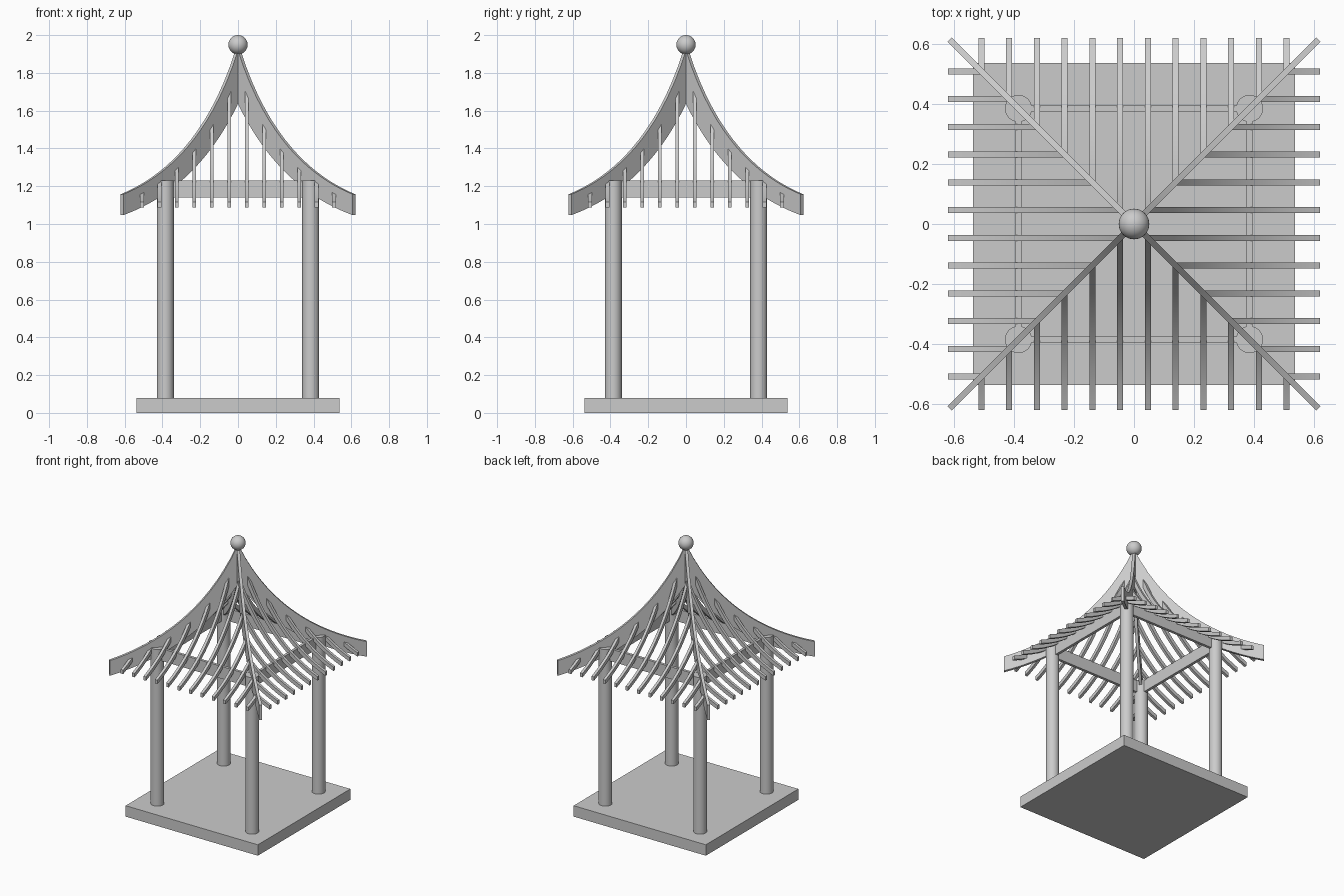
import bpy, bmesh, math
from mathutils import Matrix, Vector

cube = bpy.data.objects.get("Cube")
if cube:
    bpy.data.objects.remove(cube, do_unlink=True)

grey = bpy.data.materials.new("plain_grey")
grey.use_nodes = True
grey.diffuse_color = (0.6, 0.6, 0.6, 1)
grey.node_tree.nodes["Principled BSDF"].inputs["Base Color"].default_value = (0.6, 0.6, 0.6, 1)

EAVE = 0.62       # half width of the roof
POST = 0.385      # post distance from the centre
RIDGE = [Vector(p) for p in ((0, 1.94), (0.187, 1.33), (EAVE, 1.155))]


def finish(obj, name, smooth=False):
    obj.name = name
    obj.data.materials.append(grey)
    bpy.ops.object.select_all(action='DESELECT')
    obj.select_set(True)
    bpy.context.view_layer.objects.active = obj
    if smooth:
        bpy.ops.object.shade_smooth_by_angle(angle=math.radians(35))
    return obj


def box(name, size, loc):
    bpy.ops.mesh.primitive_cube_add(size=1, location=loc)
    obj = bpy.context.object
    obj.scale = size
    bpy.ops.object.transform_apply(location=False, rotation=False, scale=True)
    return finish(obj, name)


def offset_curve(drop):
    """Sweeping roof line, moved inward by drop along its normal."""
    a, b, c = RIDGE
    points = []
    for i in range(76):
        t = i / 60
        p = a * (1 - t) ** 2 + b * 2 * t * (1 - t) + c * t * t
        d = ((b - a) * (1 - t) + (c - b) * t).normalized()
        points.append(p + Vector((d.y, -d.x)) * drop)
    return points


def height(points, s):
    for p, q in zip(points, points[1:]):
        if p.x <= s <= q.x:
            return p.y + (q.y - p.y) * (s - p.x) / (q.x - p.x)
    return points[0].y


def curved_bar(name, drops, across, starts, end, stretch, angle, steps=18):
    """Bar following the roof line outward; its inner end may be mitred."""
    top, bottom = (offset_curve(d) for d in drops)
    bm = bmesh.new()
    rings = []
    for i in range(steps + 1):
        k = i / steps
        ring = []
        for side, curve in ((0, top), (1, top), (1, bottom), (0, bottom)):
            s = starts[side] + (end - starts[side]) * k
            ring.append(bm.verts.new((s * stretch, across[side], height(curve, s))))
        rings.append(ring)
    for r, q in zip(rings, rings[1:]):
        for j in range(4):
            n = (j + 1) % 4
            bm.faces.new((r[j], r[n], q[n], q[j]))
    bm.faces.new(rings[0])
    bm.faces.new(rings[-1])
    bmesh.ops.recalc_face_normals(bm, faces=bm.faces)
    bm.transform(Matrix.Rotation(angle, 4, 'Z'))
    mesh = bpy.data.meshes.new(name)
    bm.to_mesh(mesh)
    bm.free()
    obj = bpy.data.objects.new(name, mesh)
    bpy.context.collection.objects.link(obj)
    return finish(obj, name, True)


# Floor slab
box("floor_slab", (1.074, 1.074, 0.08), (0, 0, 0.04))

# Round posts
for x in (-POST, POST):
    for y in (-POST, POST):
        bpy.ops.mesh.primitive_cylinder_add(vertices=32, radius=0.045, depth=1.15,
                                            location=(x, y, 0.655))
        finish(bpy.context.object, "post", True)

# Tie beams between the posts
for side in (-1, 1):
    box("side_beam", (0.02, 0.69, 0.09), (side * POST, 0, 1.185))
    box("cross_beam", (0.69, 0.02, 0.09), (0, side * POST, 1.185))

# Curved hip boards and common rafters on all four sides
for quarter in range(4):
    turn = quarter * math.pi / 2
    curved_bar("hip_board", (0, 0.103), (-0.01, 0.01), (0, 0), EAVE - 0.006,
               math.sqrt(2), turn + math.pi / 4)
    for i in range(-6, 6):
        y = (i + 0.5) * 0.0925
        edges = (y - 0.01, y + 0.01)
        curved_bar("rafter", (0.035, 0.062), edges, [abs(e) for e in edges],
                   EAVE, 1, turn)

# Ball finial
bpy.ops.mesh.primitive_uv_sphere_add(segments=32, ring_count=16, radius=0.051,
                                     location=(0, 0, 1.949))
finish(bpy.context.object, "ball_finial", True)
